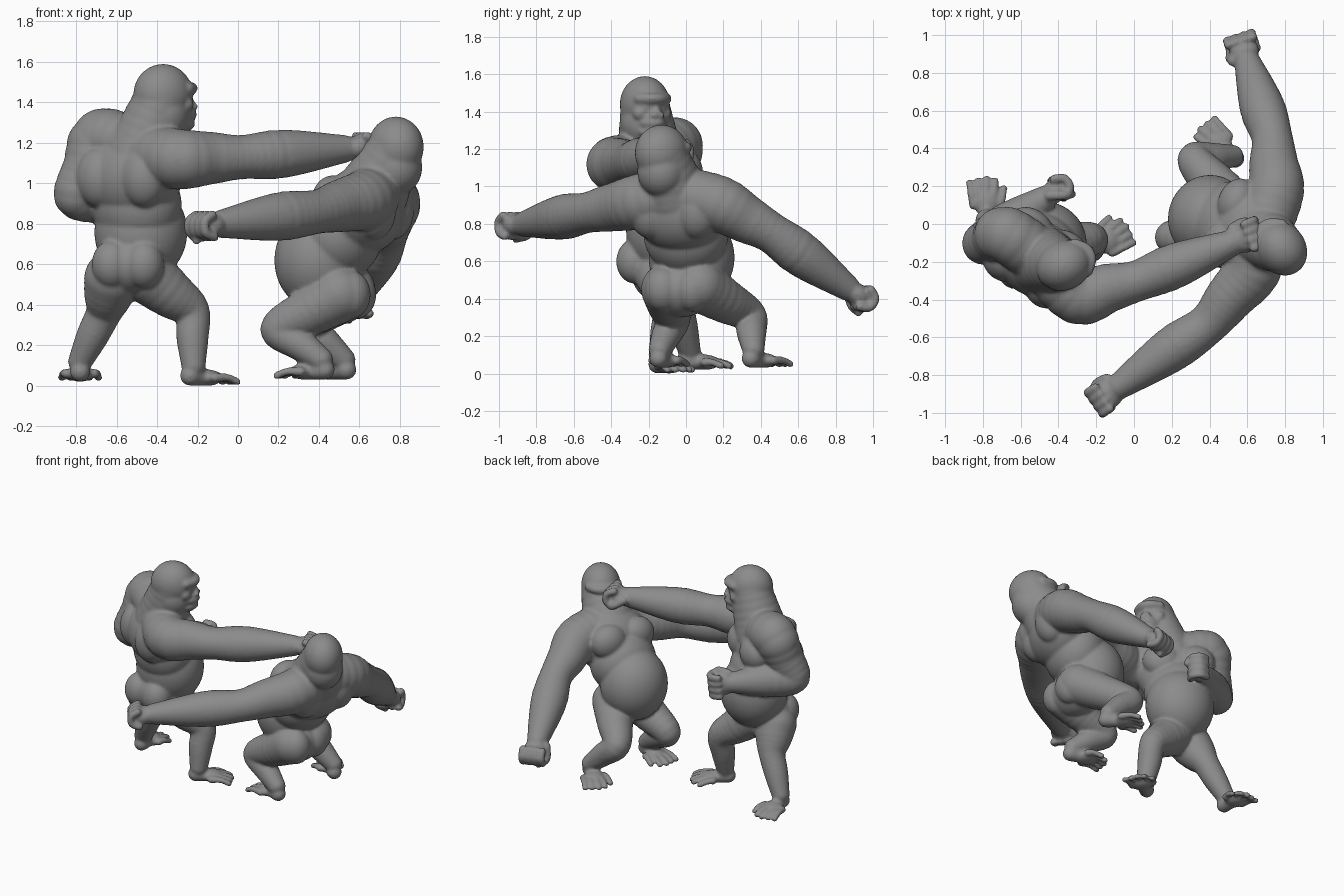
import bpy, bmesh, math
from mathutils import Vector, Matrix

cube = bpy.data.objects.get("Cube")
if cube:
    bpy.data.objects.remove(cube, do_unlink=True)

# One flat colour for everything
fur = bpy.data.materials.new("plain grey")
fur.use_nodes = True
grey = [.26] * 3 + [1]
fur.diffuse_color = grey
fur.node_tree.nodes["Principled BSDF"].inputs["Base Color"].default_value = grey

# Shared limb thickness, from the body outwards
ARM_RADII = (.15, .15, .13, .11, .12, .07)
LEG_RADII = (.14, .12, .09, .08, .06)
SIDES = (-1, 1)
WORLD = Matrix.Identity(4)


def unit_sphere(detail):
    bm = bmesh.new()
    bmesh.ops.create_icosphere(bm, subdivisions=detail, radius=1)
    bm.verts.index_update()
    points = [vert.co.copy() for vert in bm.verts]
    faces = [[vert.index for vert in face.verts] for face in bm.faces]
    bm.free()
    return points, faces


SMALL, MEDIUM, LARGE = [unit_sphere(detail) for detail in (2, 3, 4)]


class Body:
    """Collects overlapping masses that are later fused into one skin."""
    def __init__(self):
        self.points, self.faces = [], []


def frame(position, yaw):
    """Local axes: x forward, y to the creature's left, z up."""
    return Matrix.Translation(position) @ Matrix.Rotation(math.radians(yaw), 4, 'Z')


def ball(body, place, position, radii):
    size = max(radii)
    points, faces = SMALL if size < .04 else MEDIUM if size < .12 else LARGE
    matrix = place @ Matrix.Translation(position) @ Matrix.Diagonal((*radii, 1))
    base = len(body.points)
    body.points.extend(matrix @ point for point in points)
    body.faces.extend([base + index for index in face] for face in faces)


def tube(body, place, points, radii):
    """Soft limb of overlapping balls along a smooth path."""
    path = [Vector((*point, radius)) for point, radius in zip(points, radii)]
    last = len(path) - 1
    for i in range(last):
        start, end = path[i], path[i + 1]
        leave = (end - path[max(i - 1, 0)]) / 2
        arrive = (path[min(i + 2, last)] - start) / 2
        span = end - start
        steps = max(2, math.ceil(span.xyz.length / (min(start.w, end.w) * .4)))
        for k in range(steps + 1):
            t = k / steps
            ease = t * t * (3 - 2 * t)
            spot = start + span * ease + leave * t * (1 - t) ** 2 - arrive * t * t * (1 - t)
            ball(body, place, spot.xyz, [spot.w] * 3)


def fist(body, wrist, direction, thumb_side, roll):
    aim = direction.to_track_quat('X', 'Z').to_matrix().to_4x4()
    place = (Matrix.Translation(wrist + direction * .07) @ aim
             @ Matrix.Rotation(math.radians(roll), 4, 'X'))
    ball(body, place, (0, 0, 0), (.08, .08, .06))
    # Four curled fingers and a thumb folded under them
    for finger in range(4):
        y = (finger - 1.5) * .045
        curl = [math.radians(angle) for angle in range(90, -120, -60)]
        tube(body, place, [(.03 + .055 * math.cos(a), y, .055 * math.sin(a)) for a in curl],
             [.025] * len(curl))
    tube(body, place, [(-.04, .07 * thumb_side, 0), (.03, .08 * thumb_side, -.05),
                       (.07, .03 * thumb_side, -.07)], (.03, .025, .02))


def arm(body, root, shoulder, elbow, wrist, thumb_side, roll=0):
    shoulder, elbow, wrist = Vector(shoulder), Vector(elbow), Vector(wrist)
    tube(body, WORLD, [root, shoulder, shoulder.lerp(elbow, .5), elbow,
                       elbow.lerp(wrist, .4), wrist], ARM_RADII)
    fist(body, wrist, (wrist - elbow).normalized(), thumb_side, roll)


def foot(body, ankle, yaw, big_toe_side):
    place = frame(ankle, yaw) @ Matrix.Translation((-.02, 0, -.1))
    tube(body, place, [(0, 0, .05), (.12, 0, .04)], (.05, .04))
    ball(body, place, (.11, 0, .04), (.07, .07, .04))
    for toe in range(5):
        y = (toe - 2) * .035 * big_toe_side
        reach = .24 - .01 * abs(toe - 2)
        if toe == 4:
            reach -= .03
        tube(body, place, [(.1, y, .04), (reach - .05, y * 1.2, .04), (reach, y * 1.3, .02)],
             (.025, .02, .02))


def leg(body, hip, knee, ankle, yaw, big_toe_side):
    hip, knee, ankle = Vector(hip), Vector(knee), Vector(ankle)
    tube(body, WORLD, [hip, hip.lerp(knee, .5), knee, knee.lerp(ankle, .5), ankle], LEG_RADII)
    foot(body, ankle, yaw, big_toe_side)


def face_band(body, place, front, height, half_width, radius):
    """Rounded bar across the face, used for brow and lips."""
    arc = [(front - .05 * side * side, half_width * side, height) for side in (-1, -.5, 0, .5, 1)]
    tube(body, place, arc, [radius] * len(arc))


def head(body, centre, yaw):
    place = frame(centre, yaw)
    ball(body, place, (0, 0, 0), (.15, .13, .15))
    ball(body, place, (0, 0, -.1), (.13, .13, .14))
    # Muzzle, chin and nose bridge
    ball(body, place, (.1, 0, -.1), (.07, .07, .08))
    ball(body, place, (.1, 0, -.16), (.05, .05, .04))
    tube(body, place, [(.13, 0, 0), (.15, 0, -.05)], (.02, .025))
    # Brow ridge and two lips
    face_band(body, place, .15, .03, .08, .03)
    face_band(body, place, .16, -.1, .06, .02)
    face_band(body, place, .15, -.15, .06, .02)
    # Eyes, nostrils and cheeks
    for side in SIDES:
        ball(body, place, (.12, .05 * side, -.02), [.02] * 3)
        ball(body, place, (.16, .02 * side, -.06), [.02] * 3)
        ball(body, place, (.09, .07 * side, -.05), [.04] * 3)


def torso(body, pelvis, belly, chest, skull, hip_yaw, chest_yaw):
    """Builds the trunk and neck and returns the point the arms grow from."""
    belly, chest, skull = Vector(belly), Vector(chest), Vector(skull)
    hips = frame(pelvis, hip_yaw)
    ribs = frame(chest, chest_yaw)
    ball(body, hips, (0, 0, 0), (.16, .18, .15))
    ball(body, frame(belly, hip_yaw), (0, 0, 0), (.22, .23, .25))
    ball(body, frame(belly.lerp(chest, .5), chest_yaw), (0, 0, 0), (.2, .23, .22))
    ball(body, ribs, (0, 0, 0), (.2, .26, .22))
    # Buttocks, chest muscles and shoulder blades
    for side in SIDES:
        ball(body, hips, (-.08, .08 * side, 0), (.1, .1, .12))
        ball(body, ribs, (.12, .11 * side, .05), (.1, .13, .12))
        ball(body, ribs, (-.1, .13 * side, 0), (.11, .12, .15))
    tube(body, WORLD, [chest.lerp(skull, .25), skull], (.18, .13))
    return chest.lerp(skull, .3)


def finish(name, body):
    mesh = bpy.data.meshes.new(name)
    mesh.from_pydata(body.points, [], body.faces)
    mesh.materials.append(fur)
    ape = bpy.data.objects.new(name, mesh)
    bpy.context.collection.objects.link(ape)
    # Fuse all the masses into one smooth skin
    fuse = ape.modifiers.new("fuse", 'REMESH')
    fuse.mode = 'VOXEL'
    fuse.voxel_size = .01
    fuse.use_smooth_shade = True
    relax = ape.modifiers.new("relax", 'SMOOTH')
    relax.iterations = 5


# Standing ape throwing a punch
body = Body()
skull = (-.37, -.22, 1.44)
root = torso(body, pelvis=(-.53, -.18, .6), belly=(-.48, -.1, .76), chest=(-.52, -.18, 1.03),
             skull=skull, hip_yaw=80, chest_yaw=57)
head(body, skull, yaw=25)
arm(body, root, shoulder=(-.3, -.38, 1.12), elbow=(.02, -.3, 1.13), wrist=(.52, -.1, 1.17),
    thumb_side=1)
arm(body, root, shoulder=(-.67, -.06, 1.22), elbow=(-.8, -.1, .94), wrist=(-.48, .13, .9),
    thumb_side=-1, roll=-90)
leg(body, hip=(-.62, -.15, .53), knee=(-.66, -.05, .37), ankle=(-.78, .02, .12),
    yaw=90, big_toe_side=-1)
leg(body, hip=(-.44, -.14, .54), knee=(-.23, -.08, .37), ankle=(-.22, -.14, .1),
    yaw=35, big_toe_side=1)
finish("punching_ape", body)

# Crouching ape taking the blow with arms spread
body = Body()
skull = (.78, -.13, 1.18)
root = torso(body, pelvis=(.49, -.03, .45), belly=(.4, .03, .62), chest=(.62, -.03, .87),
             skull=skull, hip_yaw=170, chest_yaw=160)
head(body, skull, yaw=127)
arm(body, root, shoulder=(.63, -.24, .92), elbow=(.39, -.53, .86), wrist=(-.08, -.86, .8),
    thumb_side=-1)
arm(body, root, shoulder=(.75, .17, .91), elbow=(.73, .46, .75), wrist=(.6, .86, .46),
    thumb_side=1)
leg(body, hip=(.5, -.1, .45), knee=(.2, -.07, .28), ankle=(.41, -.14, .13),
    yaw=160, big_toe_side=-1)
leg(body, hip=(.54, .07, .47), knee=(.32, .34, .31), ankle=(.52, .36, .13),
    yaw=140, big_toe_side=1)
finish("crouching_ape", body)
